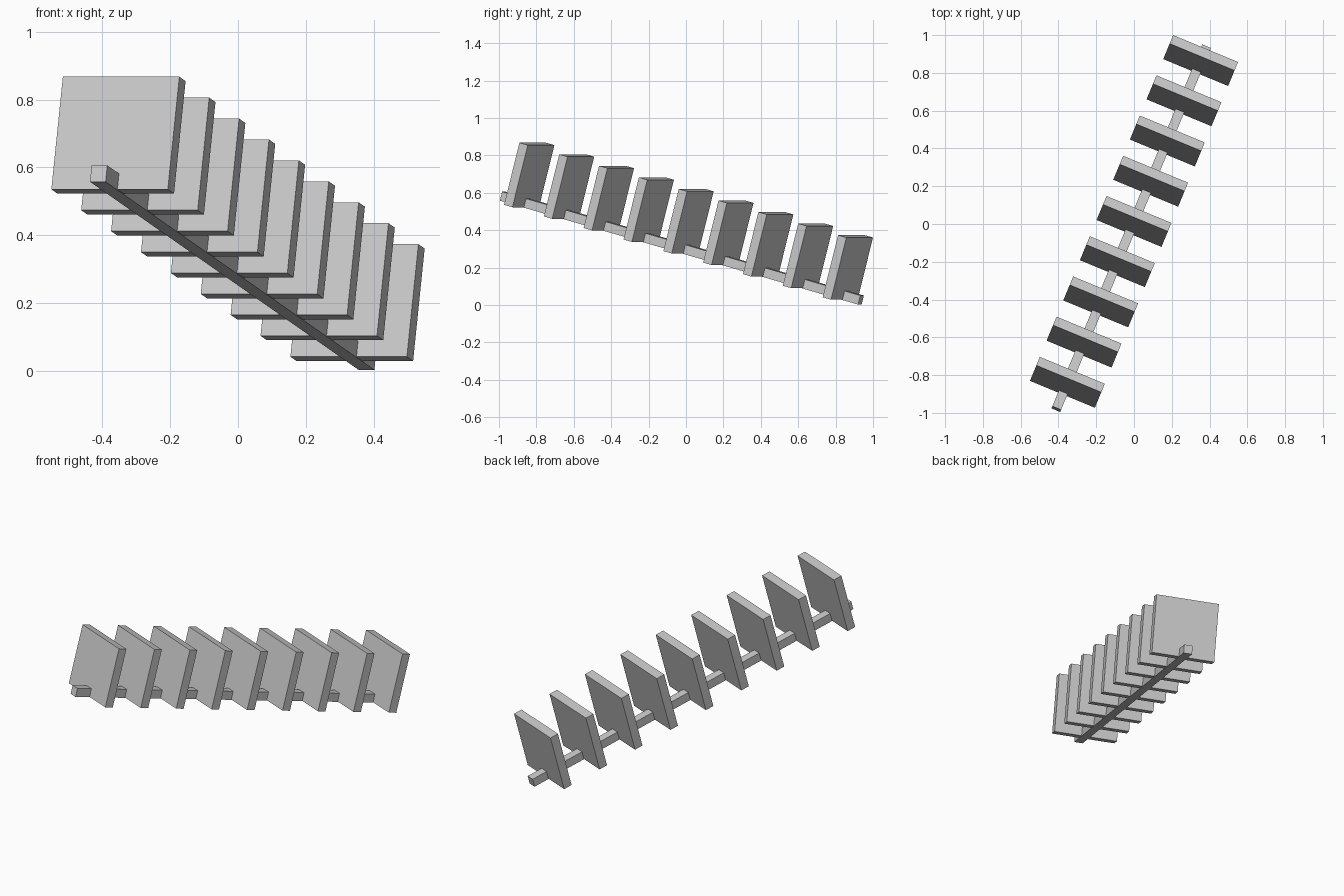
import bpy
from math import radians
from mathutils import Matrix, Vector

cube = bpy.data.objects.get("Cube")
if cube:
    bpy.data.objects.remove(cube, do_unlink=True)

# Single plain grey
grey = bpy.data.materials.new("light grey")
grey.use_nodes = True
colour = (0.58, 0.58, 0.58, 1)
grey.diffuse_color = colour
grey.node_tree.nodes["Principled BSDF"].inputs["Base Color"].default_value = colour

# Local frame: y runs down the sloping beam, z is up through the plates
frame = (Matrix.Translation((0, 0.0135, 0.448))
         @ Matrix.Rotation(radians(-22.5), 4, "Z")
         @ Matrix.Rotation(radians(-15), 4, "X"))


def add_box(name, size, centre):
    bpy.ops.mesh.primitive_cube_add(size=1)
    box = bpy.context.object
    box.name = name
    box.data.transform(Matrix.Diagonal((*size, 1)))
    box.data.materials.append(grey)
    box.matrix_world = frame @ Matrix.Translation(Vector(centre))
    return box


PLATES = 9
SPACING = 0.2386
WIDTH, THICKNESS, HEIGHT = 0.372, 0.05, 0.344
BEAM = 0.05

# Row of upright plates
for i in range(PLATES):
    offset = (i - (PLATES - 1) / 2) * SPACING
    add_box(f"plate_{i + 1}", (WIDTH, THICKNESS, HEIGHT), (0, offset, 0))

# Beam through the lower edge of all plates
add_box("support_beam", (BEAM, 2.146, BEAM), (0, 0, -HEIGHT / 2 + BEAM / 2 - 0.002))
